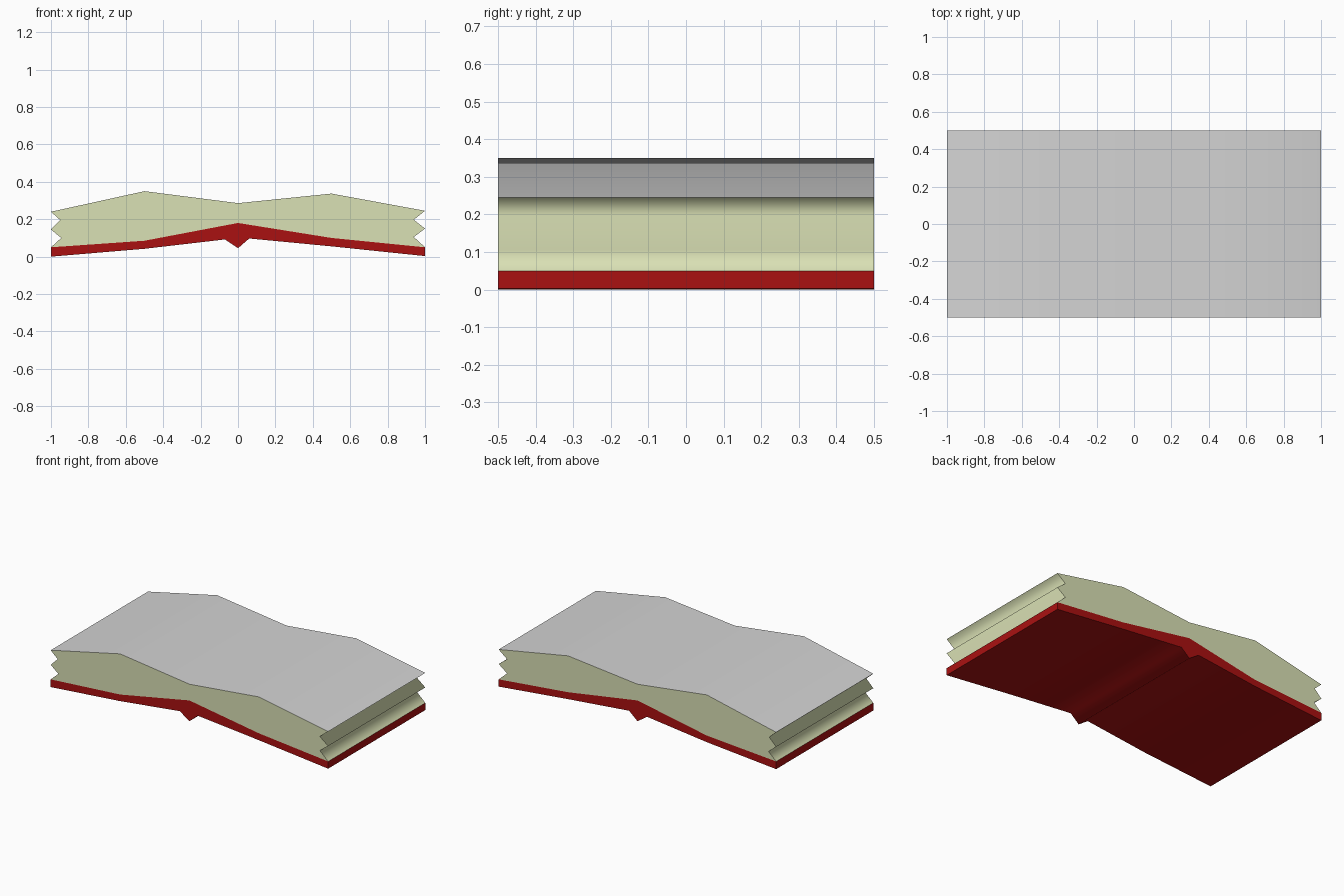
import bpy, bmesh

if "Cube" in bpy.data.objects:
    bpy.data.objects.remove(bpy.data.objects["Cube"])


def material(name, rgb):
    m = bpy.data.materials.new(name)
    m.diffuse_color = (*rgb, 1.0)
    m.use_nodes = True
    m.node_tree.nodes["Principled BSDF"].inputs["Base Color"].default_value = m.diffuse_color
    return m


red = material("cover red", (0.40, 0.0055, 0.0055))
cream = material("page edge cream", (0.70, 0.75, 0.46))
grey = material("page grey", (0.66, 0.66, 0.66))


def extrude_profile(name, outline, skip, corners, mats, depth=0.5):
    """Extrude a counter-clockwise x-z outline along y.
    skip: hidden segments left open, corners: points with a hard edge."""
    bm = bmesh.new()
    f = [bm.verts.new((x, -depth, z)) for x, z in outline]
    b = [bm.verts.new((x, depth, z)) for x, z in outline]
    n = len(outline)
    bm.faces.new(f)
    bm.faces.new(b[::-1])
    for i in range(n):
        if i in skip:
            continue
        j = (i + 1) % n
        face = bm.faces.new((f[j], f[i], b[i], b[j]))
        face.smooth = True
        face.normal_update()
        if len(mats) > 1 and face.normal.z > 0.9:   # open pages on top
            face.material_index = 1
    hard = {f[i] for i in corners}
    for e in bm.edges:
        if abs(e.verts[0].co.y - e.verts[1].co.y) < 1e-6:
            e.smooth = False                        # rims of the end caps
        elif e.verts[0] in hard or e.verts[1] in hard:
            e.smooth = False
    me = bpy.data.meshes.new(name)
    bm.to_mesh(me)
    bm.free()
    for m in mats:
        me.materials.append(m)
    ob = bpy.data.objects.new(name, me)
    bpy.context.collection.objects.link(ob)


# shared line where the pages rest on the cover, left to right
seam = [(-1, 0.05), (-0.5, 0.085), (0, 0.18), (0.5, 0.10), (1, 0.05)]

# cover with spine ridge underneath
under = [(-1, 0.0), (-0.5, 0.042), (-0.07, 0.092), (0, 0.045),
         (0.06, 0.097), (0.5, 0.055), (1, 0.003)]
extrude_profile("cover", under + seam[::-1], skip={7, 8, 9, 10},
                corners={0, 6, 7, 11}, mats=[red])

# page block with zigzag fore edges and wavy top
right_edge = [(0.94, 0.105), (1, 0.15), (0.94, 0.197)]
top = [(1, 0.245), (0.5, 0.337), (0, 0.286), (-0.5, 0.35), (-1, 0.24)]
left_edge = [(-0.95, 0.195), (-1, 0.145), (-0.945, 0.10)]
extrude_profile("pages", seam + right_edge + top + left_edge,
                skip={0, 1, 2, 3}, corners={0, 4, 8, 12}, mats=[cream, grey])
